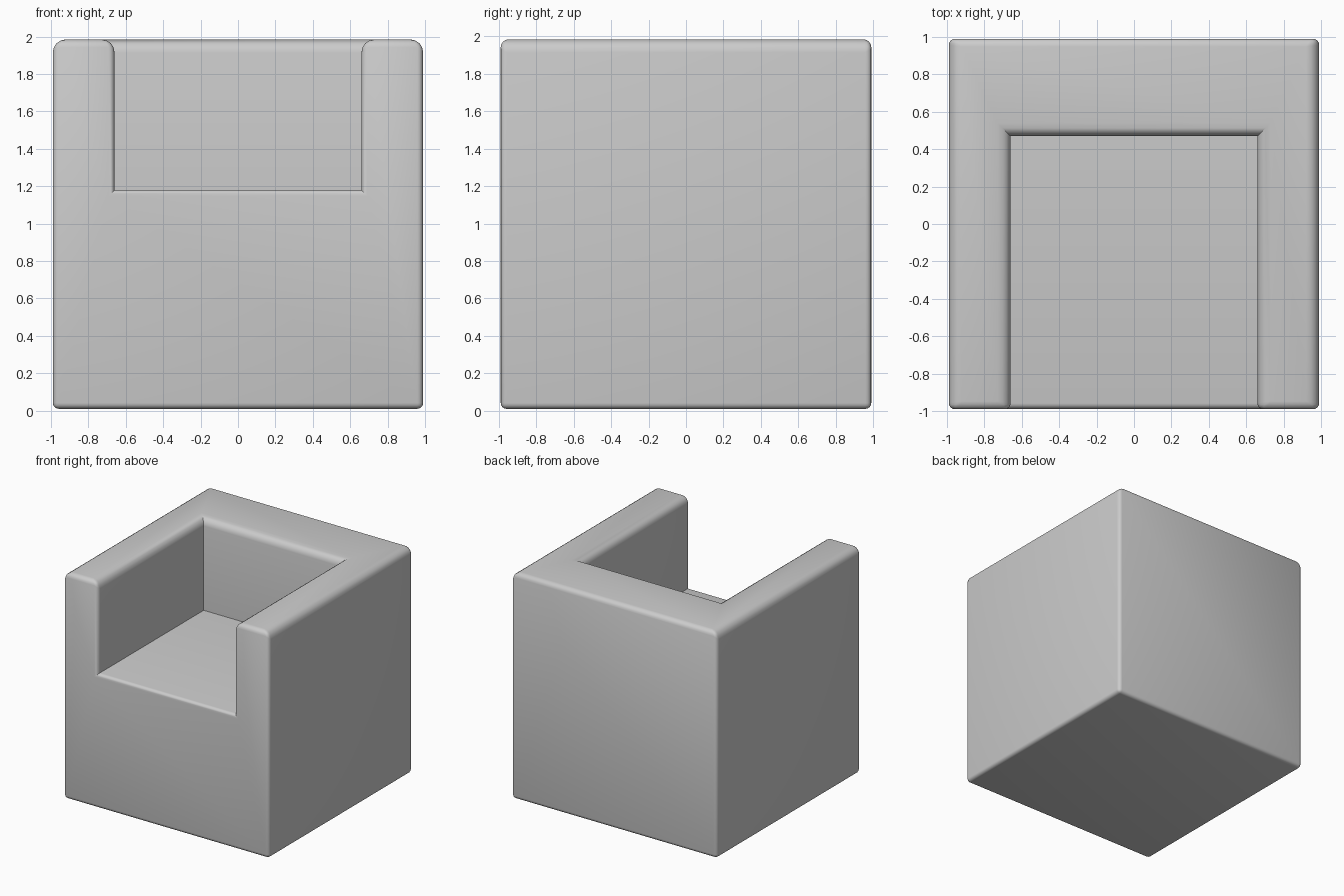
import bpy
import bmesh
from mathutils import Vector

default = bpy.data.objects.get("Cube")
if default:
    bpy.data.objects.remove(default, do_unlink=True)

HALF, BASE, TOP = 0.99, 0.01, 1.985
ARM_IN, BACK_IN, SEAT_Z = 0.66, 0.47, 1.18
ROUND = 0.07


def box(name, low, high):
    """Axis-aligned box between two corners."""
    low, high = Vector(low), Vector(high)
    bm = bmesh.new()
    bmesh.ops.create_cube(bm, size=1)
    for v in bm.verts:
        v.co = (low + high) / 2 + v.co * (high - low)
    mesh = bpy.data.meshes.new(name)
    bm.to_mesh(mesh)
    bm.free()
    obj = bpy.data.objects.new(name, mesh)
    bpy.context.collection.objects.link(obj)
    return obj


# Solid block with the seat opening cut out of the front and top
chair = box("armchair_body", (-HALF, -HALF, BASE), (HALF, HALF, TOP))
opening = box("seat_opening_cutter", (-ARM_IN, -2, SEAT_Z), (ARM_IN, BACK_IN, 3))
opening.hide_render = True
cut = chair.modifiers.new("seat_opening", "BOOLEAN")
cut.operation = "DIFFERENCE"
cut.solver = "EXACT"
cut.object = opening
bpy.context.view_layer.objects.active = chair
chair.select_set(True)
bpy.ops.object.modifier_apply(modifier=cut.name)
bpy.data.objects.remove(opening, do_unlink=True)

# Softest on the top rim, tighter elsewhere, crisp in the inner corners
bm = bmesh.new()
bm.from_mesh(chair.data)
bmesh.ops.dissolve_limit(bm, angle_limit=0.01, verts=bm.verts, edges=bm.edges)
weight = bm.edges.layers.float.new("bevel_weight_edge")
for edge in bm.edges:
    middle = (edge.verts[0].co + edge.verts[1].co) / 2
    if not edge.is_convex:
        edge[weight] = 0
    elif middle.z > TOP - 0.01:
        edge[weight] = 1 if abs(middle.y) < HALF - 0.01 else 0.6
    else:
        edge[weight] = 0.45
bm.to_mesh(chair.data)
bm.free()

bevel = chair.modifiers.new("soft_edges", "BEVEL")
bevel.limit_method = "WEIGHT"
bevel.width = ROUND
bevel.segments = 4
bpy.ops.object.modifier_apply(modifier=bevel.name)
bpy.ops.object.shade_smooth_by_angle(angle=0.7)
